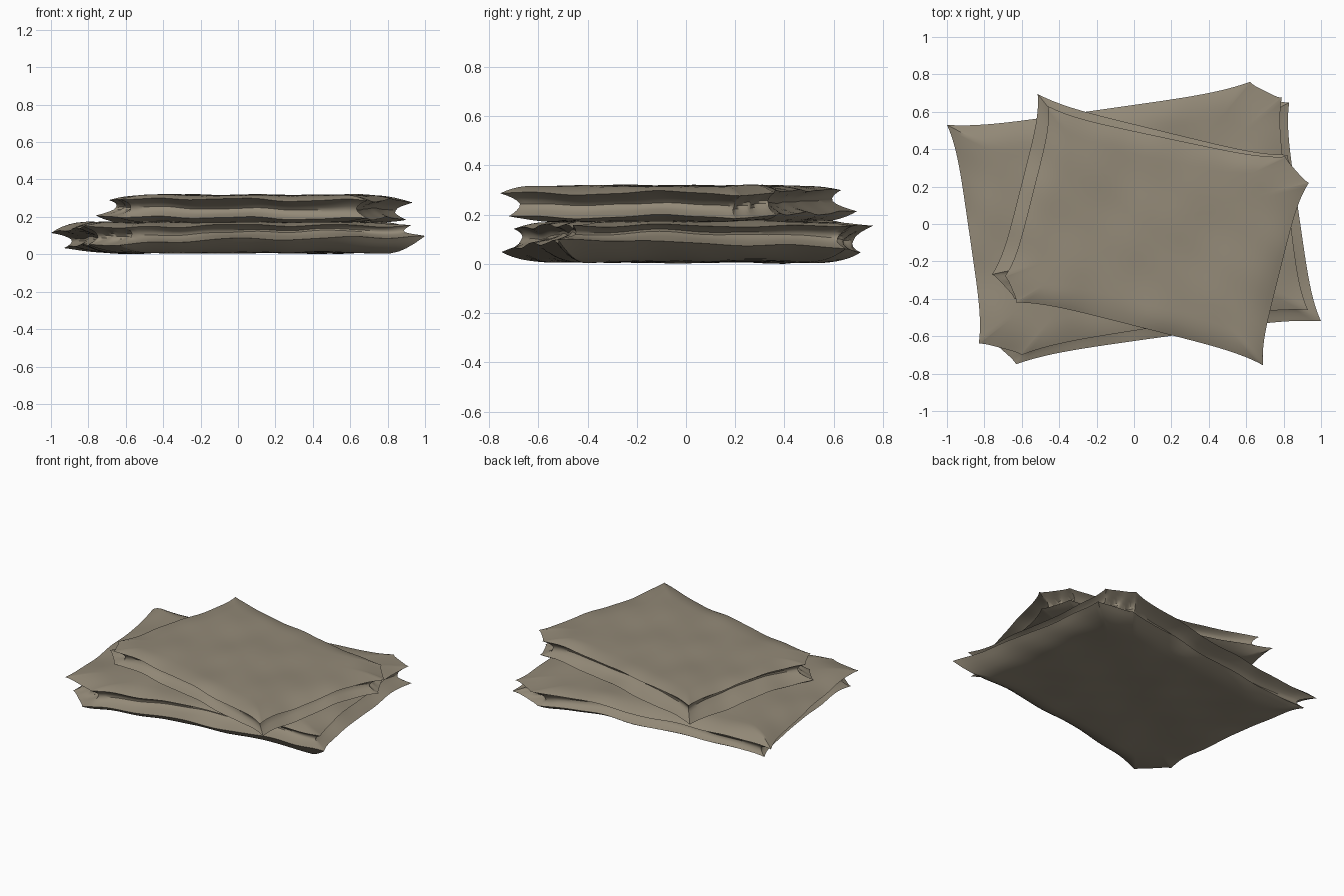
import bpy, bmesh, math
from mathutils import Vector

if "Cube" in bpy.data.objects:
    bpy.data.objects.remove(bpy.data.objects["Cube"])

cloth = bpy.data.materials.new("taupe cloth")
cloth.diffuse_color = (0.29, 0.25, 0.185, 1)
cloth.use_nodes = True
cloth.node_tree.nodes["Principled BSDF"].inputs["Base Color"].default_value = cloth.diffuse_color

SEG = 40          # samples along each outline edge


def ripple(x, y):
    return (0.007 * math.sin(11 * x + 3.0 * y + 0.4) * math.cos(5 * y - 1.5 * x + 0.4)
            + 0.004 * math.sin(7 * x - 12 * y + 0.8)
            + 0.003 * math.sin(19 * x + 8 * y) * math.sin(15 * y - 4 * x))


def outline(corners, bow, lift):
    """Closed loop through the corners; long edges sag inward so the corners flare."""
    pts = []
    n = len(corners)
    for i in range(n):
        a, b = Vector(corners[i]), Vector(corners[(i + 1) % n])
        d = b - a
        inward = Vector((d.y, -d.x, 0)).normalized()   # loop runs clockwise
        long_edge = d.length > 0.4
        for k in range(SEG):
            t = k / SEG
            sag = 1 - abs(2 * t - 1) ** 5
            p = a.lerp(b, t) + inward * sag * (bow if long_edge else 0.008)
            if long_edge:
                p.z += lift * sag
            pts.append(p)
    return pts


def folded_cloth(name, top, low, z_top, z_bottom, depth, lift):
    """Two pinched lips with a tucked groove between them, closed by puffy sheets."""
    T, L = outline(top, 0.035, 0.004), outline(low, 0.035, lift)
    n = len(T)
    c = sum(T, Vector()) / n
    c = Vector((c.x * 0.3, c.y * 0.3, 0))
    short = [(Vector(top[i]) - Vector(top[(i + 1) % len(top)])).length < 0.3
             for i in range(len(top))]

    def sheet(ring, s, plateau):
        u = max(0.0, (s - 0.76) / 0.24)
        f = 1 - u ** 2.2
        w = 0.55 + 0.45 * u
        return [(c.x + (p.x - c.x) * s, c.y + (p.y - c.y) * s,
                 p.z + (plateau - p.z) * f, w) for p in ring]

    steps = [0.04, 0.12, 0.2, 0.28, 0.36, 0.44, 0.52, 0.6, 0.68, 0.76,
             0.81, 0.86, 0.9, 0.94, 0.97, 1.0]
    rings = [sheet(L, s, z_bottom) for s in steps]
    # tucked side wall with a few large pleats on the cut corners
    for k in (0.1, 0.22, 0.36, 0.5, 0.64, 0.78, 0.9):
        tuck = depth * (1 - abs(2 * k - 1) ** 1.7)
        ring = []
        for i in range(n):
            p = L[i].lerp(T[i], k)
            out = Vector((p.x - c.x, p.y - c.y, 0))
            d = tuck
            if short[i // SEG]:
                tri = abs(((i % SEG) / 20 + k) % 1 * 2 - 1) - 0.5
                d += 0.03 * tri * math.sin(math.pi * k)
            p = p - out.normalized() * d
            ring.append((p.x, p.y, p.z, 1))
        rings.append(ring)
    rings += [sheet(T, s, z_top) for s in reversed(steps)]

    bm = bmesh.new()
    grid = [[bm.verts.new((x, y, z + w * ripple(x, y))) for x, y, z, w in r] for r in rings]
    for a, b in zip(grid, grid[1:]):
        for i in range(n):
            j = (i + 1) % n
            bm.faces.new((a[i], a[j], b[j], b[i]))
    bm.faces.new(grid[0])
    bm.faces.new(grid[-1][::-1])
    bmesh.ops.recalc_face_normals(bm, faces=bm.faces)
    me = bpy.data.meshes.new(name)
    bm.to_mesh(me)
    bm.free()
    me.materials.append(cloth)
    ob = bpy.data.objects.new(name, me)
    bpy.context.collection.objects.link(ob)
    bpy.ops.object.select_all(action='DESELECT')
    ob.select_set(True)
    bpy.context.view_layer.objects.active = ob
    bpy.ops.object.shade_smooth_by_angle(angle=math.radians(40))
    return ob


# lower folded blanket
folded_cloth(
    "lower_blanket",
    [(-1.0, .53, .112), (.62, .76, .153), (.79, .675, .15), (.93, -.46, .155),
     (-.60, -.70, .145), (-.83, -.64, .148)],
    [(-.93, .50, .025), (.60, .71, .05), (.83, .65, .06), (1.0, -.52, .09),
     (-.63, -.75, .05), (-.80, -.60, .05)],
    0.172, 0.008, 0.085, 0.012)

# upper folded blanket, turned the other way
folded_cloth(
    "upper_blanket",
    [(-.46, .63, .298), (.81, .36, .29), (.935, .22, .288), (.69, -.755, .284),
     (-.63, -.42, .295), (-.69, -.28, .298)],
    [(-.515, .695, .21), (.82, .37, .2), (.90, .20, .195), (.69, -.72, .19),
     (-.64, -.40, .2), (-.76, -.27, .218)],
    0.316, 0.170, 0.085, 0.0)
